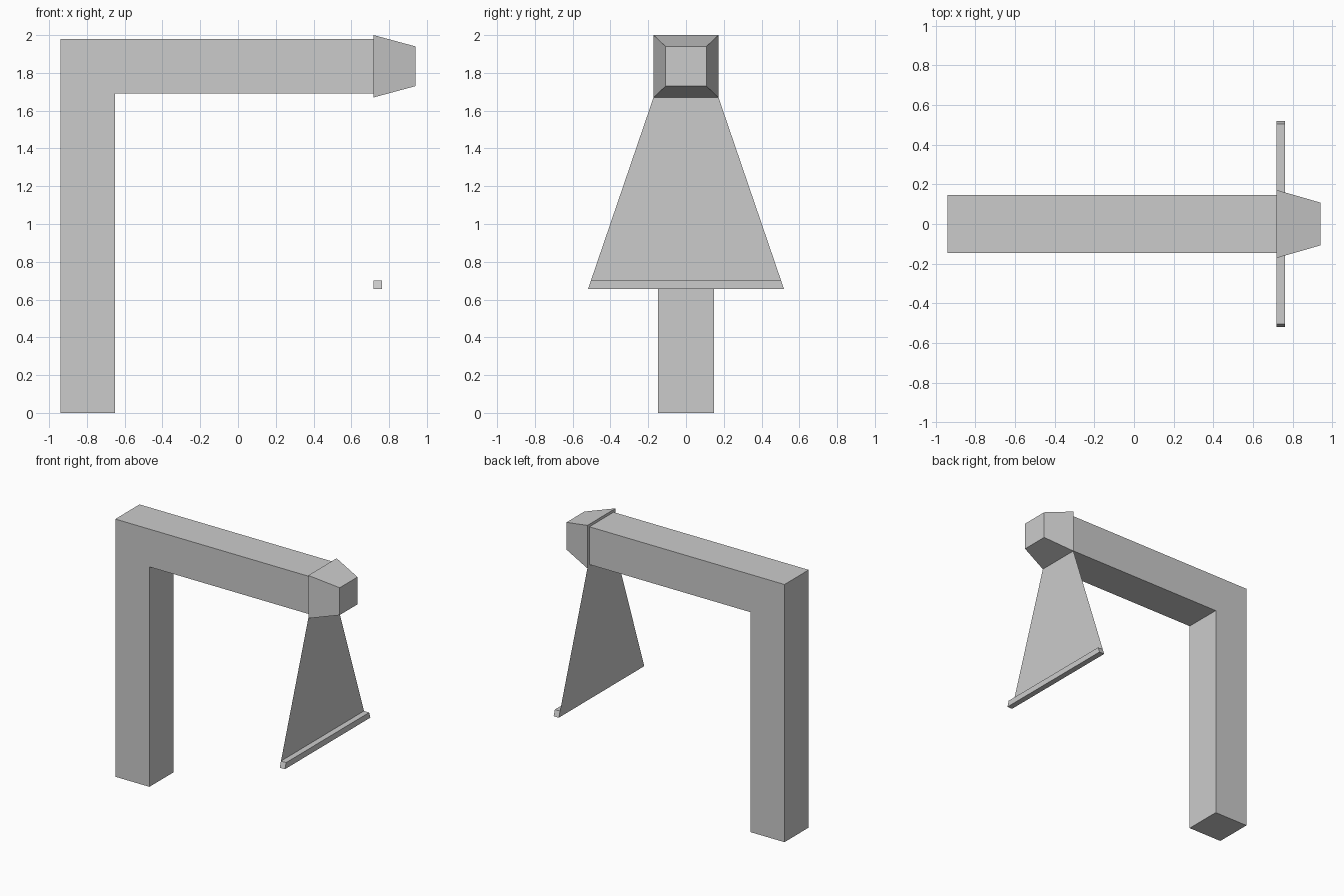
import bpy
import bmesh

cube = bpy.data.objects.get("Cube")
if cube:
    bpy.data.objects.remove(cube, do_unlink=True)

# One plain grey for every part
grey = bpy.data.materials.new("plain_grey")
grey.use_nodes = True
colour = (0.6, 0.6, 0.6, 1)
grey.diffuse_color = colour
grey.node_tree.nodes["Principled BSDF"].inputs["Base Color"].default_value = colour


def finish(name, bm):
    mesh = bpy.data.meshes.new(name)
    bm.to_mesh(mesh)
    bm.free()
    mesh.materials.append(grey)
    obj = bpy.data.objects.new(name, mesh)
    bpy.context.collection.objects.link(obj)


def ring(bm, x, low, high, half_low, half_high):
    """Four-sided section across the x axis, symmetric in y."""
    points = ((-half_low, low), (half_low, low), (half_high, high), (-half_high, high))
    return [bm.verts.new((x, y, z)) for y, z in points]


def bridge(bm, a, b):
    for i in range(4):
        j = (i + 1) % 4
        bm.faces.new((a[i], a[j], b[j], b[i]))


# Post and arm: one angled profile extruded through its depth
half = 0.147
profile = [(-0.94, 0), (-0.65, 0), (-0.65, 1.69), (0.718, 1.69), (0.718, 1.98), (-0.94, 1.98)]
bm = bmesh.new()
front = bm.faces.new([bm.verts.new((x, -half, z)) for x, z in profile])
extruded = bmesh.ops.extrude_face_region(bm, geom=[front])["geom"]
bmesh.ops.translate(bm, vec=(0, 2 * half, 0),
                    verts=[v for v in extruded if isinstance(v, bmesh.types.BMVert)])
bmesh.ops.recalc_face_normals(bm, faces=bm.faces)
finish("post_and_arm", bm)

# Tapered head on the end of the arm
bm = bmesh.new()
back = ring(bm, 0.718, 1.67, 2.0, 0.172, 0.172)
tip = ring(bm, 0.94, 1.73, 1.94, 0.108, 0.108)
bm.faces.new(back[::-1])
bm.faces.new(tip)
bridge(bm, back, tip)
bmesh.ops.recalc_face_normals(bm, faces=bm.faces)
finish("tapered_head", bm)

# Thin flared sheet hanging below the head
bm = bmesh.new()
bm.faces.new(ring(bm, 0.718, 0.655, 1.67, 0.519, 0.172))
finish("hanging_sheet", bm)

# Lip along the sheet's lower edge, open where it meets the sheet
bm = bmesh.new()
inner = ring(bm, 0.718, 0.655, 0.70, 0.519, 0.504)
outer = ring(bm, 0.762, 0.655, 0.70, 0.519, 0.504)
bm.faces.new(outer)
bridge(bm, inner, outer)
finish("sheet_lip", bm)
